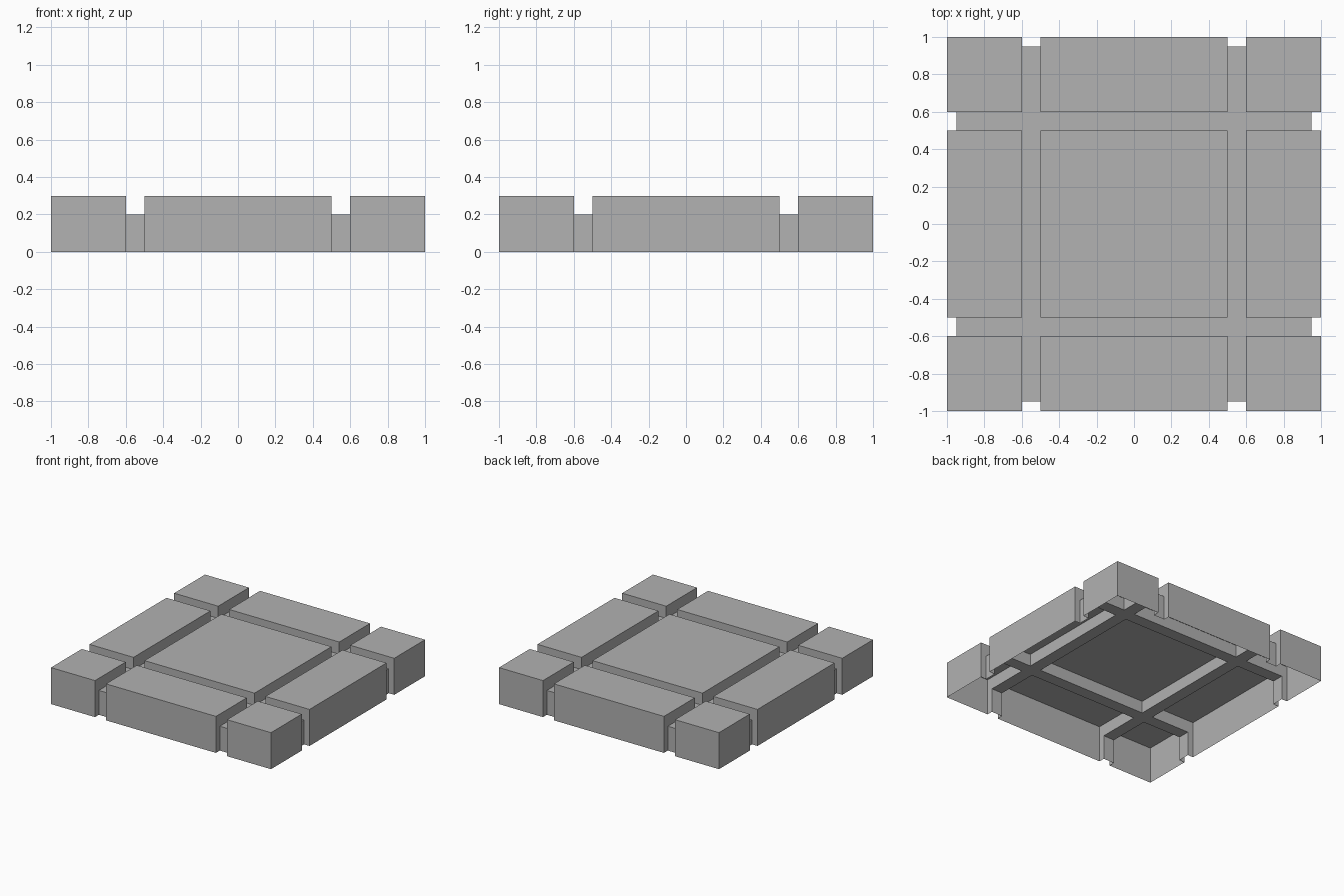
import bpy
import bmesh

cube = bpy.data.objects.get("Cube")
if cube:
    bpy.data.objects.remove(cube, do_unlink=True)

# Plain grey for the whole slab
grey = bpy.data.materials.new("stone_grey")
grey.use_nodes = True
colour = (0.445, 0.445, 0.445, 1)
grey.diffuse_color = colour
grey.node_tree.nodes["Principled BSDF"].inputs["Base Color"].default_value = colour

# Grid lines shared by both axes: rim, notch, groove, centre block
LINES = [-1, -0.95, -0.6, -0.5, 0.5, 0.6, 0.95, 1]
CELLS = len(LINES) - 1
GROOVES = (2, 4)
BLOCK_TOP, GROOVE_TOP = 0.3, 0.2


def height(i, j):
    """Height of a cell: raised block, sunken groove, or open notch at a groove end."""
    if not (0 <= i < CELLS and 0 <= j < CELLS):
        return 0
    if i not in GROOVES and j not in GROOVES:
        return BLOCK_TOP
    on_rim = i in (0, CELLS - 1) or j in (0, CELLS - 1)
    return 0 if on_rim else GROOVE_TOP


bm = bmesh.new()


def quad(*points):
    bm.faces.new([bm.verts.new(p) for p in points])


for i in range(CELLS):
    for j in range(CELLS):
        top = height(i, j)
        if not top:
            continue
        x0, x1, y0, y1 = LINES[i], LINES[i + 1], LINES[j], LINES[j + 1]
        # Top surface; the underside stays open and hollow
        quad((x0, y0, top), (x1, y0, top), (x1, y1, top), (x0, y1, top))
        # Outward walls down to each lower neighbour
        sides = [((x0, y0), (x1, y0), 0, -1), ((x1, y0), (x1, y1), 1, 0),
                 ((x1, y1), (x0, y1), 0, 1), ((x0, y1), (x0, y0), -1, 0)]
        for a, b, di, dj in sides:
            low = height(i + di, j + dj)
            if low < top:
                quad((*a, low), (*b, low), (*b, top), (*a, top))

# Weld the shell and merge its coplanar faces
bmesh.ops.remove_doubles(bm, verts=bm.verts, dist=0.0001)
bmesh.ops.dissolve_limit(bm, angle_limit=0.01, verts=bm.verts, edges=bm.edges)

mesh = bpy.data.meshes.new("grooved_slab")
bm.to_mesh(mesh)
bm.free()
mesh.materials.append(grey)
slab = bpy.data.objects.new("grooved_slab", mesh)
bpy.context.collection.objects.link(slab)
